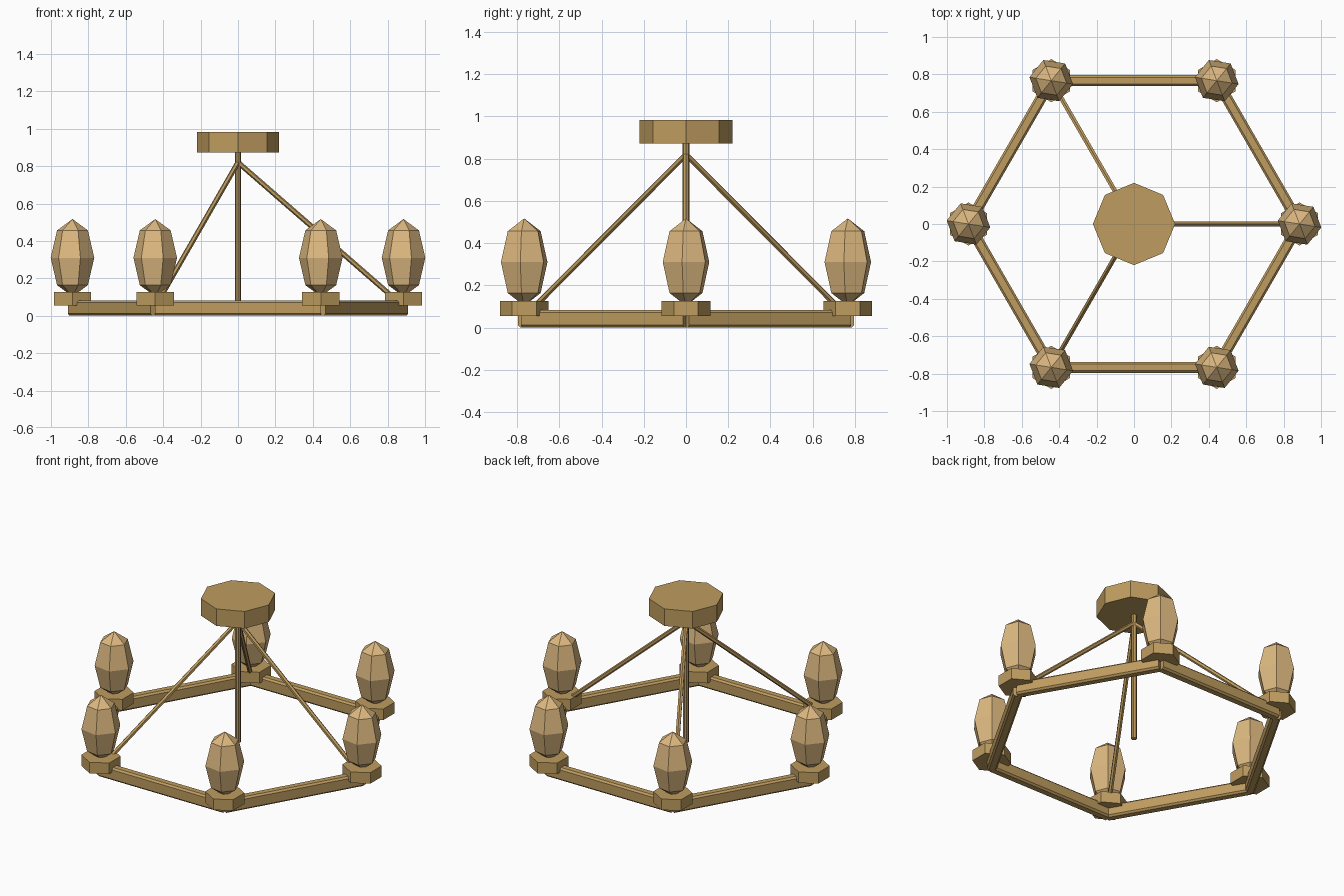
import bpy, bmesh, math
from mathutils import Vector, Matrix

if "Cube" in bpy.data.objects:
    bpy.data.objects.remove(bpy.data.objects["Cube"])

RING_R = 0.885                      # distance of the lamps from the centre


def material(name, rgb):
    m = bpy.data.materials.new(name)
    m.diffuse_color = (*rgb, 1)
    m.use_nodes = True
    m.node_tree.nodes["Principled BSDF"].inputs["Base Color"].default_value = m.diffuse_color
    return m


GOLD = material("aged_gold", (0.52, 0.335, 0.115))
GLASS = material("warm_glass", (0.72, 0.48, 0.215))


def finish(bm, name, mat):
    bmesh.ops.recalc_face_normals(bm, faces=bm.faces)
    me = bpy.data.meshes.new(name)
    bm.to_mesh(me)
    bm.free()
    me.materials.append(mat)
    ob = bpy.data.objects.new(name, me)
    bpy.context.collection.objects.link(ob)
    return ob


def rod(name, a, b, r, sides, mat, turn=0.0):
    """Flat-sided cylinder from point a to point b."""
    a, b = Vector(a), Vector(b)
    d = b - a
    rot = d.to_track_quat('Z', 'Y').to_matrix().to_4x4()
    bm = bmesh.new()
    bmesh.ops.create_cone(bm, cap_ends=True, segments=sides, radius1=r, radius2=r,
                          depth=d.length,
                          matrix=Matrix.Translation((a + b) / 2) @ rot @ Matrix.Rotation(turn, 4, 'Z'))
    return finish(bm, name, mat)


def beam(name, a, b, w, h, c, mat):
    """Horizontal bar with chamfered long edges."""
    a, b = Vector(a), Vector(b)
    side = (b - a).normalized().cross(Vector((0, 0, 1)))
    x, z = w / 2, h / 2
    prof = [(x, z - c), (x - c, z), (c - x, z), (-x, z - c),
            (-x, c - z), (c - x, -z), (x - c, -z), (x, c - z)]
    bm = bmesh.new()
    face = bm.faces.new([bm.verts.new(a + side * u + Vector((0, 0, v))) for u, v in prof])
    ext = bmesh.ops.extrude_face_region(bm, geom=[face], use_keep_orig=True)["geom"]
    bmesh.ops.translate(bm, verts=[g for g in ext if isinstance(g, bmesh.types.BMVert)], vec=b - a)
    return finish(bm, name, mat)


def bulb(name, x, y):
    """Low-poly stretched sphere."""
    bm = bmesh.new()
    bmesh.ops.create_uvsphere(bm, u_segments=6, v_segments=4, radius=1)
    bmesh.ops.transform(bm, verts=bm.verts,
                        matrix=Matrix.Translation((x, y, 0.31)) @ Matrix.Rotation(math.radians(21), 4, 'Z')
                        @ Matrix.Diagonal((0.118, 0.118, 0.207, 1)))
    return finish(bm, name, GLASS)


corners = [(RING_R * math.cos(math.radians(60 * i)), RING_R * math.sin(math.radians(60 * i)))
           for i in range(6)]

# ceiling canopy and central rod
rod("canopy", (0, 0, 0.872), (0, 0, 0.982), 0.22, 8, GOLD)
rod("centre_rod", (0, 0, 0.04), (0, 0, 0.88), 0.017, 8, GOLD)

for i, (x, y) in enumerate(corners):
    nx, ny = corners[(i + 1) % 6]
    # ring bar, lamp cup and bulb
    beam(f"ring_bar_{i + 1}", (x, y, 0.041), (nx, ny, 0.041), 0.058, 0.082, 0.011, GOLD)
    rod(f"lamp_cup_{i + 1}", (x, y, 0.055), (x, y, 0.126), 0.115, 6, GOLD)
    bulb(f"bulb_{i + 1}", x, y)
    # three slanted stays to every other corner
    if i % 2 == 0:
        rod(f"stay_{i // 2 + 1}", (0, 0, 0.82), (x, y, 0.05), 0.014, 6, GOLD)
